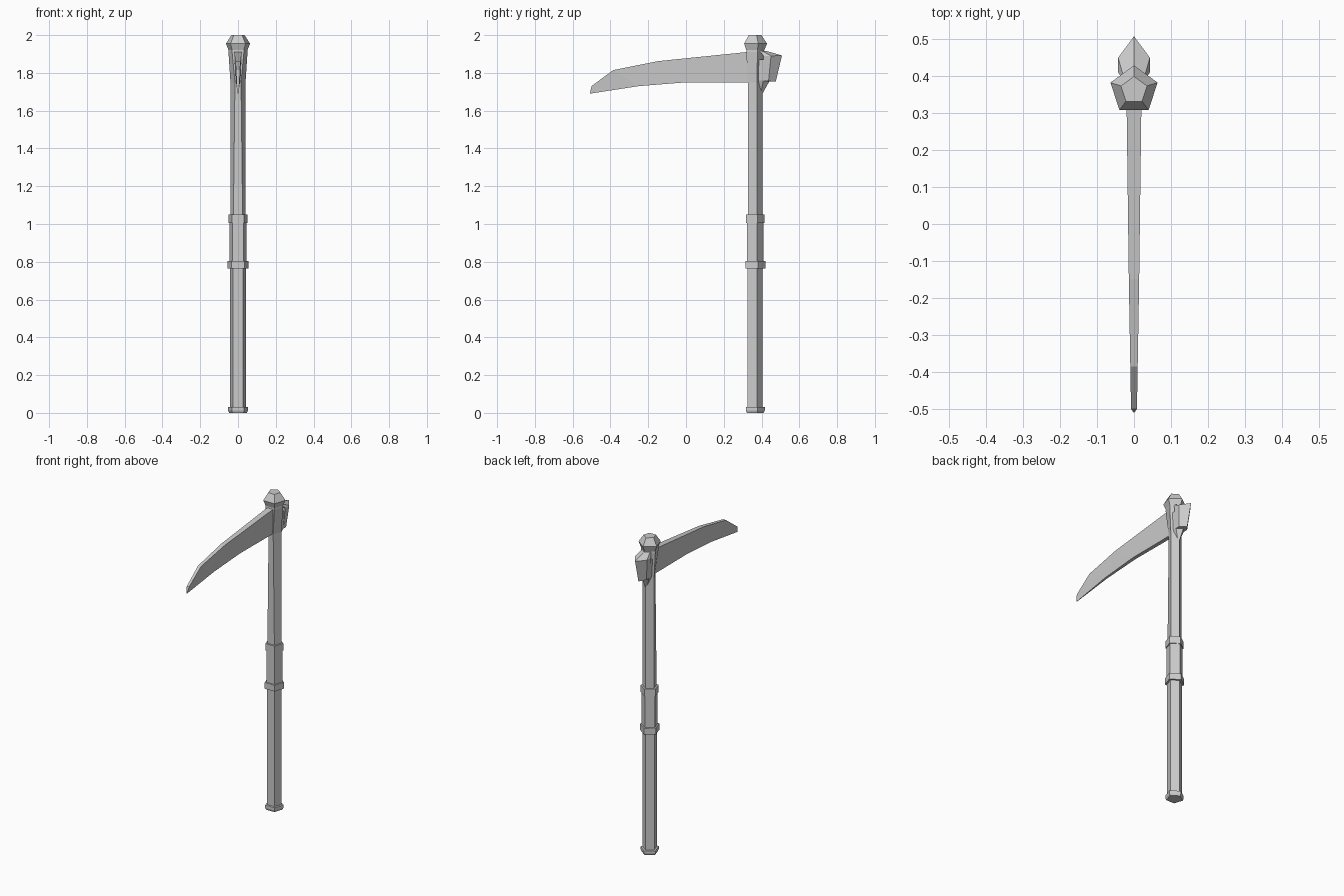
import bpy, bmesh, math

if "Cube" in bpy.data.objects:
    bpy.data.objects.remove(bpy.data.objects["Cube"])

POLE_Y = 0.362


def loft(name, sections):
    """Skin closed rings of equal length and cap both ends."""
    bm = bmesh.new()
    rings = [[bm.verts.new(p) for p in s] for s in sections]
    n = len(rings[0])
    for a, b in zip(rings, rings[1:]):
        for i in range(n):
            j = (i + 1) % n
            bm.faces.new((a[i], a[j], b[j], b[i]))
    bm.faces.new(rings[0][::-1])
    bm.faces.new(rings[-1])
    bmesh.ops.remove_doubles(bm, verts=bm.verts, dist=1e-5)
    bmesh.ops.recalc_face_normals(bm, faces=bm.faces)
    mesh = bpy.data.meshes.new(name)
    bm.to_mesh(mesh)
    bm.free()
    obj = bpy.data.objects.new(name, mesh)
    bpy.context.collection.objects.link(obj)
    return obj


def pentagon(z, r, front=1.0):
    """Five-sided ring pointing back; front narrows the flat front side."""
    ring = []
    for k in range(5):
        a = math.radians(90 + 72 * k)
        x = r * math.cos(a) * (front if k in (2, 3) else 1)
        ring.append((x, POLE_Y + r * math.sin(a), z))
    return ring


def turned(name, *profile):
    return loft(name, [pentagon(*p) for p in profile])


# Pole pieces, bottom to top
turned("pommel", (0, 0.049), (0.012, 0.055), (0.03, 0.055), (0.032, 0.045))
turned("lower_shaft", (0.02, 0.044), (0.78, 0.044))
turned("lower_collar", (0.765, 0.058), (0.805, 0.058))
turned("grip", (0.78, 0.048), (1.03, 0.048))
turned("upper_collar", (1.005, 0.054), (1.05, 0.054))
turned("upper_shaft", (1.03, 0.042), (1.75, 0.042, 0.65))
turned("socket", (1.75, 0.042, 0.65), (1.91, 0.053), (1.95, 0.05))
turned("cap", (1.915, 0.05), (1.955, 0.067), (2.0, 0.037))

# Blade: y and z of spine, y and z of edge, half widths of each
stations = [
    (0.40, 1.917, 0.40, 1.75, 0.020, 0.013),
    (0.32, 1.91, 0.32, 1.75, 0.020, 0.013),
    (-0.15, 1.862, 0.00, 1.75, 0.014, 0.011),
    (-0.385, 1.815, -0.25, 1.73, 0.010, 0.007),
    (-0.50, 1.73, -0.51, 1.69, 0.008, 0.001),
]
loft("blade", [[(-w, y, z), (w, y, z), (e, ey, ez), (-e, ey, ez)]
               for y, z, ey, ez, w, e in stations])


def wedge(w, front, side, back, z_side, z_mid):
    """Back-pointing ring, ridge heights differing from the sides."""
    return [(-w, front, z_side), (w, front, z_side), (w, side, z_side),
            (0, back, z_mid), (-w, side, z_side)]


# Pointed counterweight behind the blade
loft("counterweight", [
    wedge(0.030, 0.41, 0.437, 0.475, 1.757, 1.753),
    wedge(0.043, 0.41, 0.450, 0.508, 1.89, 1.892),
    wedge(0.030, 0.39, 0.405, 0.430, 1.915, 1.915),
])

# Tapered root under the counterweight
loft("counterweight_root", [
    wedge(0.004, 0.385, 0.395, 0.405, 1.69, 1.69),
    wedge(0.030, 0.385, 0.41, 0.442, 1.76, 1.757),
    wedge(0.036, 0.385, 0.41, 0.442, 1.87, 1.87),
])
